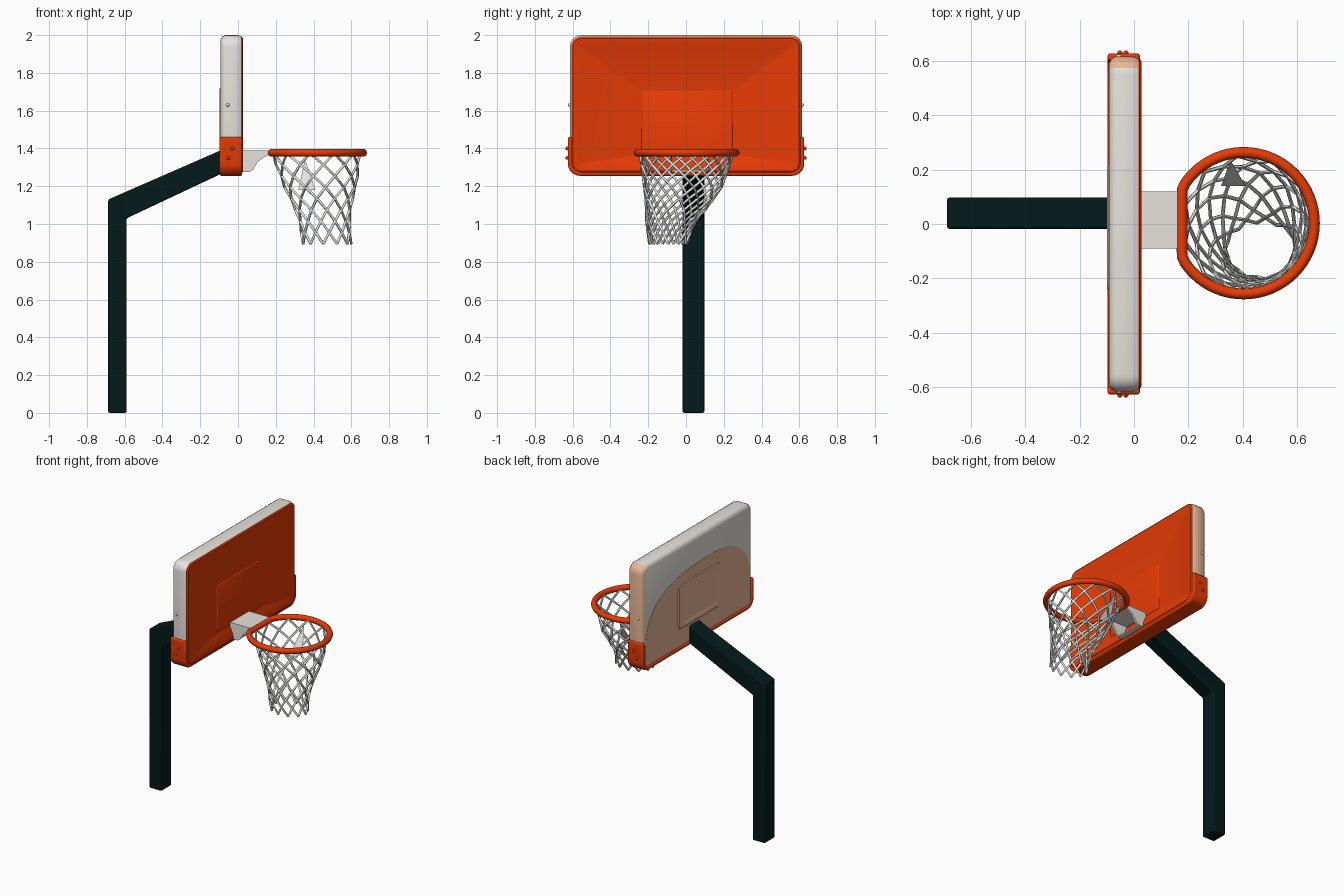
import bpy
import bmesh
from math import sin, cos, pi, radians, copysign
from mathutils import Vector

if "Cube" in bpy.data.objects:
    bpy.data.objects.remove(bpy.data.objects["Cube"], do_unlink=True)


def material(name, rgb):
    m = bpy.data.materials.new(name)
    m.use_nodes = True
    m.diffuse_color = (*rgb, 1)
    m.node_tree.nodes["Principled BSDF"].inputs["Base Color"].default_value = (*rgb, 1)
    return m


ORANGE = material("orange", (0.95, 0.052, 0.002))
WHITE = material("off white", (0.88, 0.84, 0.79))
PEACH = material("peach", (0.96, 0.57, 0.37))
GREEN = material("dark green", (0.001, 0.010, 0.010))
CORD = material("net grey", (0.78, 0.78, 0.76))


def smooth(ob, angle=35):
    bpy.ops.object.select_all(action="DESELECT")
    ob.select_set(True)
    bpy.context.view_layer.objects.active = ob
    bpy.ops.object.shade_smooth_by_angle(angle=radians(angle))


def finish(name, bm, *mats):
    bmesh.ops.recalc_face_normals(bm, faces=bm.faces)
    me = bpy.data.meshes.new(name)
    bm.to_mesh(me)
    bm.free()
    ob = bpy.data.objects.new(name, me)
    bpy.context.collection.objects.link(ob)
    for m in mats:
        me.materials.append(m)
    return ob


def ball(name, radius, centre, mat):
    bm = bmesh.new()
    bmesh.ops.create_uvsphere(bm, u_segments=10, v_segments=6, radius=radius)
    bmesh.ops.translate(bm, vec=centre, verts=bm.verts)
    smooth(finish(name, bm, mat))


def prism(name, points, axis, lo, hi, mat, bevel=0):
    """Extrude a 2D outline along x (outline in y,z) or y (outline in x,z)."""
    bm = bmesh.new()
    place = (lambda a, b: (lo, a, b)) if axis == "x" else (lambda a, b: (a, lo, b))
    face = bm.faces.new([bm.verts.new(place(a, b)) for a, b in points])
    new = bmesh.ops.extrude_face_region(bm, geom=[face])["geom"]
    shift = Vector((hi - lo, 0, 0) if axis == "x" else (0, hi - lo, 0))
    bmesh.ops.translate(bm, vec=shift, verts=[v for v in new if isinstance(v, bmesh.types.BMVert)])
    ob = finish(name, bm, mat)
    if bevel:
        mod = ob.modifiers.new("soft edges", "BEVEL")
        mod.width, mod.segments = bevel, 2
        smooth(ob)


def arc(cy, cz, r, start, steps=5):
    return [(cy + r * cos(start + pi / 2 * i / steps), cz + r * sin(start + pi / 2 * i / steps))
            for i in range(steps + 1)]


def rounded(y0, y1, z0, z1, r):
    return (arc(y1 - r, z1 - r, r, 0) + arc(y0 + r, z1 - r, r, pi / 2)
            + arc(y0 + r, z0 + r, r, pi) + arc(y1 - r, z0 + r, r, 1.5 * pi))


def loft(name, loops, cap, *mats):
    """Bridge rounded rectangles stacked along x and cap one end."""
    bm = bmesh.new()
    rings = [[bm.verts.new((x, y, z)) for y, z in rounded(*rect)] for x, rect in loops]
    for a, b in zip(rings, rings[1:]):
        for i in range(len(a)):
            j = (i + 1) % len(a)
            bm.faces.new((a[i], a[j], b[j], b[i]))
    bm.faces.new(rings[cap])
    return finish(name, bm, *mats)


def board(inset, r=0.06):
    return (-0.615 + inset, 0.615 - inset, 1.262 + inset, 2.0 - inset, max(r - inset, 0.02))


def tubes(name, paths, radius, mat, cyclic=False, res=1):
    cu = bpy.data.curves.new(name, "CURVE")
    cu.dimensions = "3D"
    cu.bevel_depth, cu.bevel_resolution, cu.use_fill_caps = radius, res, True
    for path in paths:
        sp = cu.splines.new("POLY")
        sp.points.add(len(path) - 1)
        for p, co in zip(sp.points, path):
            p.co = (*co, 1)
        sp.use_cyclic_u = cyclic
    ob = bpy.data.objects.new(name, cu)
    bpy.context.collection.objects.link(ob)
    cu.materials.append(mat)
    bpy.ops.object.select_all(action="DESELECT")
    ob.select_set(True)
    bpy.context.view_layer.objects.active = ob
    bpy.ops.object.convert(target="MESH")
    smooth(bpy.context.object, 60)


# Bent post with its arm
prism("post", [(-0.687, 0), (-0.59, 0), (-0.59, 1.03), (-0.08, 1.27), (-0.08, 1.395), (-0.687, 1.13)],
      "y", -0.018, 0.097, GREEN, 0.008)

# Backboard shell, with one end painted
shell = loft("backboard_shell", [(-0.092, board(0.025)), (-0.084, board(0.009)), (-0.07, board(0)),
                                 (0.0, board(0)), (0.016, board(0.008)), (0.016, board(0.02))], 0, WHITE, PEACH)
for p in shell.data.polygons:
    if p.center.y > 0.57 and p.normal.y > 0.3 and p.center.x < 0.01:
        p.material_index = 1
smooth(shell)

# Front panel: raised rim, sloping recess and target square
panel = loft("front_panel", [(0.0, board(0.008)), (0.02, board(0.008)), (0.027, board(0.018)),
                             (0.027, board(0.03)), (0.019, board(0.055)),
                             (-0.002, (-0.236, 0.246, 1.365, 1.705, 0.008)),
                             (0.002, (-0.23, 0.24, 1.371, 1.698, 0.008))], -1, ORANGE)
smooth(panel, 25)

# Painted dome on the rear, a little higher toward one end
dome = [(y, z - 0.05 * y) for y, z in
        ((copysign(abs(cos(t)) ** 0.75, cos(t)) * 0.59, 1.44 + 0.365 * sin(t) ** 0.85)
         for t in (pi * i / 40 for i in range(41)))]
prism("rear_dome", [(0.59, 1.285)] + dome + [(-0.59, 1.285)], "x", -0.0935, -0.089, PEACH)

# Rear square frame around a shallow panel
loft("rear_frame", [(-0.09, (-0.25, 0.225, 1.40, 1.725, 0.03)), (-0.0985, (-0.24, 0.215, 1.41, 1.715, 0.025)),
                    (-0.0985, (-0.22, 0.195, 1.43, 1.695, 0.02)),
                    (-0.0945, (-0.205, 0.18, 1.445, 1.68, 0.02))], -1, PEACH)


# Edge guard wrapping the lower edge and both lower corners
def guard_path(hw, z0, r):
    return [(-hw, 1.46)] + arc(-hw + r, z0 + r, r, pi) + arc(hw - r, z0 + r, r, 1.5 * pi) + [(hw, 1.46)]


prism("edge_guard", guard_path(0.626, 1.255, 0.065) + guard_path(0.6, 1.28, 0.045)[::-1],
      "x", -0.097, 0.022, ORANGE, 0.008)

# Bolts on both ends
for side in (-1, 1):
    for x, z, y, mat in ((-0.03, 1.40, 0.628, ORANGE), (-0.052, 1.35, 0.628, ORANGE), (-0.055, 1.63, 0.614, WHITE)):
        ball("bolt", 0.01, (x, side * y, z), mat)

# Hollow bracket, open at the front: top plate, short bottom plate and two curved gussets
prism("bracket_top", [(0.0, 1.368), (0.175, 1.368), (0.175, 1.388), (0.0, 1.388)], "y", -0.09, 0.12, WHITE)
prism("bracket_bottom", [(0.0, 1.275), (0.06, 1.275), (0.06, 1.285), (0.0, 1.285)], "y", -0.09, 0.12, WHITE)
for y in (-0.09, 0.105):
    prism("bracket_gusset", [(0.0, 1.275), (0.06, 1.275), (0.08, 1.288), (0.105, 1.33), (0.135, 1.352),
                             (0.17, 1.37), (0.0, 1.37)], "y", y, y + 0.015, WHITE)

# Rim with a flat side toward the board
rim = [(max(0.403 + 0.26 * cos(t), 0.177), 0.003 + 0.26 * sin(t), 1.377)
       for t in (2 * pi * i / 64 for i in range(64))]
tubes("rim", [rim], 0.02, ORANGE, True, 3)

# Net swept to one side: level height, centre x, centre y, radius x, radius y
LEVELS = [(1.375, 0.413, 0.003, 0.235, 0.25), (1.2, 0.435, -0.015, 0.192, 0.208), (1.1, 0.446, -0.045, 0.153, 0.168),
          (1.0, 0.46, -0.085, 0.13, 0.125), (0.895, 0.47, -0.095, 0.13, 0.10)]
STRANDS, ROWS = 11, 8


def net_point(row, angle):
    z = 1.375 - 0.48 * row / ROWS
    for a, b in zip(LEVELS, LEVELS[1:]):
        if z >= b[0] - 0.001:
            f = (a[0] - z) / (a[0] - b[0])
            _, cx, cy, rx, ry = [p + (q - p) * f for p, q in zip(a, b)]
            return max(cx + rx * cos(angle), 0.182), cy + ry * sin(angle), z


cords = [[net_point(r, 2 * pi * (s + d * r / 2) / STRANDS) for r in range(ROWS + 1)]
         for s in range(STRANDS) for d in (-1, 1)]
tubes("net", cords, 0.007, CORD)

# Filled mesh of the net
bm = bmesh.new()
bm.faces.new([bm.verts.new(c) for c in ((0.355, 0.235, 1.345), (0.32, 0.14, 1.18), (0.41, 0.14, 1.18))])
finish("net_patch", bm, CORD)
